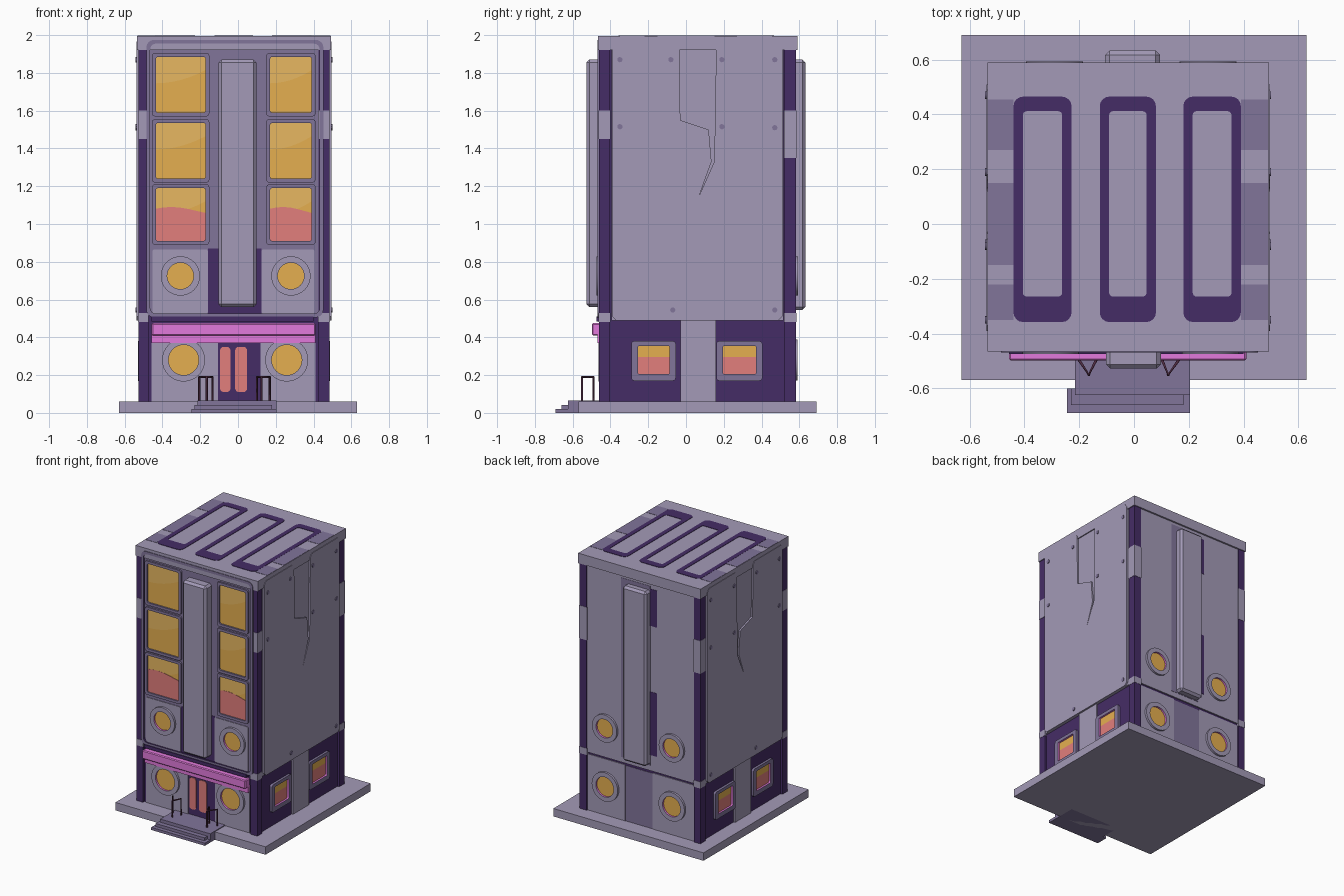
import bpy, bmesh, math

if "Cube" in bpy.data.objects:
    bpy.data.objects.remove(bpy.data.objects["Cube"])


def material(name, r, g, b):
    lin = lambda c: ((c / 255 + 0.055) / 1.055) ** 2.4
    m = bpy.data.materials.new(name)
    m.diffuse_color = (lin(r), lin(g), lin(b), 1)
    m.use_nodes = True
    m.node_tree.nodes["Principled BSDF"].inputs["Base Color"].default_value = m.diffuse_color
    return m


LIGHT = material("light_lavender", 163, 154, 183)
MID = material("mid_purple", 129, 117, 154)
DARK = material("dark_purple", 69, 44, 102)
YELLOW = material("amber_glass", 229, 175, 80)
PALE = material("pale_amber_glass", 235, 187, 99)
RED = material("coral_glass", 226, 126, 124)
PINK = material("pink", 226, 122, 220)
MAROON = material("dark_maroon", 78, 42, 66)

# Building faces: (u, v, depth outward) -> world. Walls sit behind the corner posts.
X0, X1, Y0, Y1 = -0.512, 0.470, -0.442, 0.567
FACES = {
    "front": lambda u, v, d: (u, Y0 - d, v),
    "back": lambda u, v, d: (u, Y1 + d, v),
    "right": lambda u, v, d: (X1 + d, u, v),
    "left": lambda u, v, d: (X0 - d, u, v),
    "top": lambda u, v, d: (u, v, 1.996 + d),
}


def finish(name, bm, mats):
    bmesh.ops.recalc_face_normals(bm, faces=bm.faces)
    me = bpy.data.meshes.new(name)
    bm.to_mesh(me)
    bm.free()
    for m in mats:
        me.materials.append(m)
    me.shade_smooth()
    me.set_sharp_from_angle(angle=math.radians(30))
    ob = bpy.data.objects.new(name, me)
    bpy.context.collection.objects.link(ob)
    return ob


def box(name, x, y, z, mat, bevel=0.0):
    bm = bmesh.new()
    bmesh.ops.create_cube(bm, size=1)
    for v in bm.verts:
        v.co = [(a[0] + a[1]) / 2 + c * (a[1] - a[0]) for a, c in zip((x, y, z), v.co)]
    if bevel:
        bmesh.ops.bevel(bm, geom=bm.edges[:], offset=bevel, segments=1, affect='EDGES')
    return finish(name, bm, [mat])


def rrect(u0, u1, v0, v1, r=0.0):
    if r == 0:
        return [(u0, v0), (u1, v0), (u1, v1), (u0, v1)]
    pts = []
    for i, (cu, cv) in enumerate([(u1 - r, v1 - r), (u0 + r, v1 - r), (u0 + r, v0 + r), (u1 - r, v0 + r)]):
        for k in range(5):
            a = math.pi / 2 * (i + k / 4)
            pts.append((cu + r * math.cos(a), cv + r * math.sin(a)))
    return pts


def circle(u, v, r, n=32):
    return [(u + r * math.cos(2 * math.pi * i / n), v + r * math.sin(2 * math.pi * i / n)) for i in range(n)]


def plate(name, face, pts, d0, d1, mat):
    """Outline on a building face, extruded from depth d0 to d1."""
    bm = bmesh.new()
    f = FACES[face]
    lo, hi = ([bm.verts.new(f(u, v, d)) for u, v in pts] for d in (d0, d1))
    n = len(pts)
    bm.faces.new(lo)
    bm.faces.new(hi)
    for i in range(n):
        j = (i + 1) % n
        bm.faces.new((lo[i], lo[j], hi[j], hi[i]))
    return finish(name, bm, [mat])


def ring(name, face, outer, inner, d0, d1, mat, inner_mat):
    """Frame between two outlines; the reveal takes inner_mat."""
    bm = bmesh.new()
    f = FACES[face]
    loops = [[bm.verts.new(f(u, v, d)) for u, v in p]
             for p, d in ((outer, d0), (outer, d1), (inner, d1), (inner, d0))]
    n = len(outer)
    for k in range(4):
        a, b = loops[k], loops[(k + 1) % 4]
        for i in range(n):
            j = (i + 1) % n
            bm.faces.new((a[i], a[j], b[j], b[i])).material_index = int(k == 2)
    return finish(name, bm, [mat, inner_mat])


def round_window(face, u, v, r, base):
    plate("round_glass", face, circle(u, v, r + 0.005), base - 0.002, base + 0.002, YELLOW)
    ring("round_frame", face, circle(u, v, r + 0.034), circle(u, v, r), base - 0.002, base + 0.016, LIGHT, PINK)


# Ground slab, landing and steps
box("ground_slab", (-0.63, 0.63), (-0.57, 0.69), (0, 0.06), LIGHT)
box("landing", (-0.215, 0.205), (-0.625, -0.44), (0, 0.066), MID)
box("upper_step", (-0.23, 0.18), (-0.66, -0.60), (0, 0.042), MID)
box("lower_step", (-0.245, 0.205), (-0.69, -0.60), (0, 0.02), MID)

# Core, dark corner posts with pale bands, and roof slab
box("building_core", (X0, X1), (Y0, Y1), (0.05, 1.93), DARK)
box("roof_slab", (-0.535, 0.492), (-0.465, 0.59), (1.92, 1.996), LIGHT)
for xa, xb in ((-0.528, -0.475), (0.425, 0.485)):
    for ya, yb, z0 in ((-0.46, -0.402, 1.45), (0.522, 0.583, 1.35)):
        box("corner_post", (xa, xb), (ya, yb), (0.05, 1.93), DARK)
        e = 0.002
        box("post_patch", (xa - e, xb + e), (ya - e, yb + e), (z0, 1.6), LIGHT)
        box("post_band", (xa - e, xb + e), (ya - e, yb + e), (0.48, 0.53), LIGHT)

# Roof markings
for a, b in ((-0.44, -0.228), (-0.125, 0.08), (0.18, 0.39)):
    ring("roof_loop", "top", rrect(a, b, -0.358, 0.465, 0.035),
         rrect(a + 0.034, b - 0.034, -0.265, 0.412, 0.015), 0, 0.003, DARK, DARK)
for a, b in ((-0.533, -0.44), (0.39, 0.49)):
    for c, d in ((0.27, 0.455), (-0.15, 0.15), (-0.35, -0.22)):
        plate("roof_patch", "top", rrect(a, b, c, d), 0, 0.002, MID)

# Front upper panel with three rows of windows
plate("front_panel", "front", rrect(-0.485, 0.452, 0.505, 1.975, 0.04), 0, 0.012, MID)
ring("front_panel_rim", "front", rrect(-0.485, 0.452, 0.505, 1.975, 0.04),
     rrect(-0.465, 0.432, 0.525, 1.955, 0.03), 0, 0.027, MID, DARK)
plate("bar_backing", "front", rrect(-0.16, 0.125, 0.525, 0.87), 0.005, 0.014, DARK)
for a, b in ((-0.435, -0.172), (0.17, 0.39)):
    for c, d in ((1.59, 1.885), (1.24, 1.535), (0.91, 1.19)):
        ring("window_frame", "front", rrect(a - 0.02, b + 0.02, c - 0.02, d + 0.02, 0.015),
             rrect(a, b, c, d, 0.012), 0.005, 0.026, MID, MID)
        plate("window_glass", "front", rrect(a, b, c, d), 0.005, 0.014, YELLOW)
        # pale reflection with a curved lower edge
        curve = [(a + (b - a) * t / 6, d - 0.14 + 0.07 * (t / 6) ** 2) for t in range(7)]
        plate("window_shine", "front", curve + [(b, d), (a, d)], 0.010, 0.0155, PALE)
        if c < 1:
            wave = [(b + (a - b) * t / 6, 1.07 + 0.02 * math.sin(t / 6 * math.pi - 0.6)) for t in range(7)]
            plate("window_sunset", "front", [(a, c), (b, c)] + wave, 0.010, 0.017, RED)
for a, b, u in ((-0.453, -0.16, -0.305), (0.125, 0.405, 0.28)):
    plate("front_light_panel", "front", rrect(a, b, 0.525, 0.865, 0.01), 0.005, 0.016, LIGHT)
    round_window("front", u, 0.725, 0.07, 0.016)

# Ground-floor front: walls, round windows, door
for a, b, u in ((-0.457, -0.105, -0.288), (0.12, 0.41, 0.258)):
    plate("front_lower_wall", "front", rrect(a, b, 0.05, 0.40), 0, 0.006, LIGHT)
    round_window("front", u, 0.28, 0.08, 0.006)
for a, b in ((-0.095, -0.04), (-0.015, 0.048)):
    plate("door_pane", "front", rrect(a, b, 0.11, 0.35, 0.02), 0, 0.005, RED)

# Awning
box("awning", (-0.457, 0.41), (-0.498, -0.44), (0.41, 0.475), PINK, 0.006)
box("awning_band", (-0.457, 0.41), (-0.468, -0.44), (0.37, 0.42), PINK)
box("awning_cap", (-0.457, 0.40), (-0.475, -0.44), (0.485, 0.51), DARK)

# Tall bars on the front and the back
box("front_bar", (-0.103, 0.098), (-0.528, -0.44), (0.56, 1.87), LIGHT, 0.016)
box("back_bar", (-0.105, 0.095), (0.56, 0.633), (0.545, 1.87), LIGHT, 0.016)

# Back walls, windows and door
plate("back_upper_wall", "back", rrect(-0.475, 0.425, 0.50, 1.925), 0, 0.010, LIGHT)
plate("back_bar_backing", "back", rrect(-0.105, 0.14, 0.54, 1.9), 0.003, 0.012, MID)
for c, d in ((0.62, 1.1), (1.6, 1.88)):
    plate("back_dark_patch", "back", rrect(-0.16, -0.1, c, d), 0.003, 0.012, DARK)
plate("back_door", "back", rrect(-0.12, 0.11, 0.05, 0.48), 0, 0.003, MID)
for a, b, u in ((-0.475, -0.12, -0.29), (0.11, 0.425, 0.27)):
    plate("back_lower_wall", "back", rrect(a, b, 0.05, 0.485), 0, 0.006, LIGHT)
    round_window("back", u, 0.28, 0.075, 0.006)
    round_window("back", u, 0.725, 0.07, 0.010)

# Both sides: notched armour plate, centre column, bolts, square windows
NOTCHED = [(-0.39, 0.51), (-0.37, 0.49), (0.49, 0.49), (0.51, 0.51), (0.51, 1.94), (0.49, 1.965),
           (0.18, 1.965), (0.16, 1.94), (0.15, 1.33), (0.07, 1.15), (0.135, 1.33), (0.12, 1.5),
           (-0.03, 1.55), (-0.035, 1.94), (-0.055, 1.965), (-0.37, 1.965), (-0.39, 1.94)]
BOLTS = [(-0.35, 1.87), (-0.08, 1.87), (-0.35, 1.515), (0.19, 1.87), (0.47, 1.87),
         (0.19, 1.515), (0.47, 1.51), (-0.07, 0.545), (0.47, 0.545)]
for side in ("right", "left"):
    plate("side_backing", side, rrect(-0.395, 0.515, 0.49, 1.925), 0, 0.014, LIGHT)
    plate("side_column", side, rrect(-0.03, 0.16, 0.05, 0.5), 0, 0.012, LIGHT)
    plate("side_armour", side, NOTCHED, 0, 0.026, LIGHT)
    for u, v in BOLTS:
        plate("bolt", side, circle(u, v, 0.014, 12), 0.02, 0.031, MID)
    for a, b in ((-0.255, -0.088), (0.195, 0.37)):
        plate("side_glass_top", side, rrect(a, b, 0.295, 0.36), 0, 0.004, YELLOW)
        plate("side_glass_low", side, rrect(a, b, 0.20, 0.295), 0, 0.004, RED)
        ring("side_window_frame", side, rrect(a - 0.034, b + 0.034, 0.17, 0.38, 0.015),
             rrect(a, b, 0.205, 0.355, 0.008), 0, 0.018, MID, PINK)

# Entrance railings: bent tubes on thin posts
for u0, u1, tip in ((-0.205, -0.135, -0.165), (0.10, 0.168, 0.125)):
    cu = bpy.data.curves.new("railing", 'CURVE')
    cu.dimensions = '3D'
    cu.bevel_depth, cu.bevel_resolution = 0.006, 1
    cu.use_fill_caps = True
    top = [(u0, -0.49, 0.19), (tip, -0.55, 0.19), (u1, -0.49, 0.19)]
    for path in [[(*top[0][:2], 0.05), *top, (*top[2][:2], 0.05)], [top[1], (*top[1][:2], 0.05)]]:
        sp = cu.splines.new('POLY')
        sp.points.add(len(path) - 1)
        for p, co in zip(sp.points, path):
            p.co = (*co, 1)
    cu.materials.append(MAROON)
    bpy.context.collection.objects.link(bpy.data.objects.new("railing", cu))
